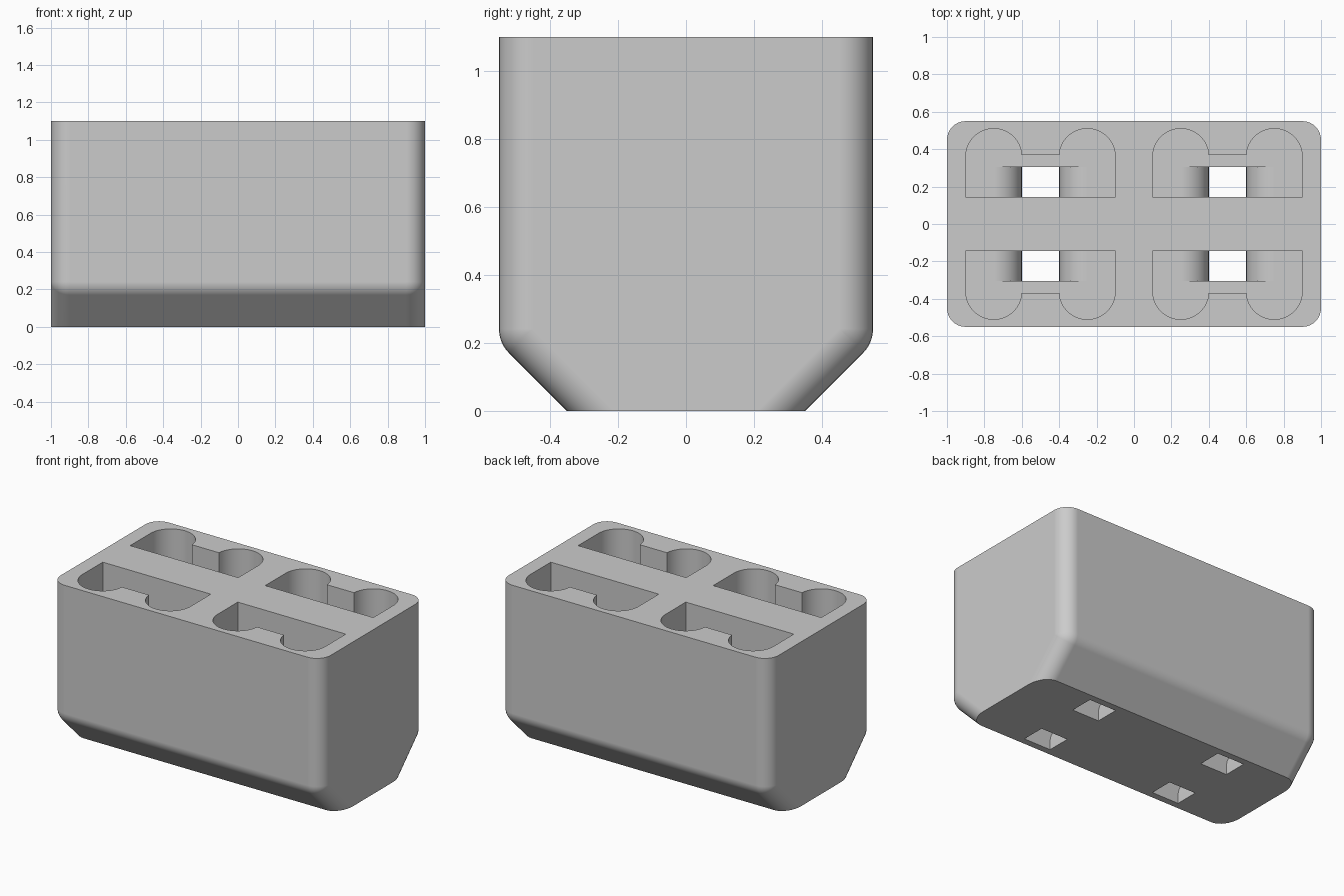
import bpy, bmesh
from math import sin, cos, pi, asin
from mathutils import Vector

cube = bpy.data.objects.get("Cube")
if cube:
    bpy.data.objects.remove(cube, do_unlink=True)

HEIGHT, FILLET, FLOOR = 1.1, 0.1, 0.2
STEPS = 8

grey = bpy.data.materials.new("light_grey")
grey.use_nodes = True
grey.diffuse_color = (0.6, 0.6, 0.6, 1)
grey.node_tree.nodes["Principled BSDF"].inputs["Base Color"].default_value = (0.6, 0.6, 0.6, 1)


def make_object(name, bm):
    bmesh.ops.recalc_face_normals(bm, faces=bm.faces)
    mesh = bpy.data.meshes.new(name)
    bm.to_mesh(mesh)
    bm.free()
    mesh.materials.append(grey)
    obj = bpy.data.objects.new(name, mesh)
    bpy.context.collection.objects.link(obj)
    return obj


def prism(name, points, sweep):
    """Extrude a closed outline along the sweep vector."""
    bm = bmesh.new()
    face = bm.faces.new([bm.verts.new(p) for p in points])
    out = bmesh.ops.extrude_face_region(bm, geom=[face])
    moved = [g for g in out["geom"] if isinstance(g, bmesh.types.BMVert)]
    bmesh.ops.translate(bm, verts=moved, vec=Vector(sweep))
    return make_object(name, bm)


def arc(cx, cy, r, start, end, n):
    return [(cx + r * cos(start + (end - start) * i / n),
             cy + r * sin(start + (end - start) * i / n)) for i in range(n + 1)]


def section(r):
    """Body cross-section (y, z) with chamfered lower edges rounded by r."""
    curve = arc(0.45, 0.2414, r, -pi / 4, 0, STEPS)
    y, z = curve[0]
    half = [(y - z, 0)] + curve + [(0.45 + r, HEIGHT)]
    return half + [(-y, z) for y, z in reversed(half)]


# Body: sections lofted along x, shrinking round the end fillets
angles = [pi / 2 * i / STEPS for i in range(STEPS + 1)]
stations = [(-0.9 - FILLET * sin(a), FILLET * cos(a)) for a in reversed(angles)]
stations += [(-x, r) for x, r in reversed(stations)]
bm = bmesh.new()
rings = [[bm.verts.new((x, y, z)) for y, z in section(r)] for x, r in stations]
for a, b in zip(rings, rings[1:]):
    for i in range(len(a)):
        j = (i + 1) % len(a)
        bm.faces.new((a[i], a[j], b[j], b[i]))
bm.faces.new(rings[0])
bm.faces.new(rings[-1])
bmesh.ops.remove_doubles(bm, verts=bm.verts, dist=0.0001)
body = make_object("housing_body", bm)

# Cutters: two-lobed pockets, each with a flared slot through the floor
lip = asin(0.01 / 0.15)
lobes = arc(0.25, 0.36, 0.15, lip, pi, 24)
lobes = arc(-0.25, 0.36, 0.15, 0, pi - lip, 24)[::-1] + lobes[::-1]
lobes = [(-0.4, 0.145)] + [(x, y) for x, y in lobes] + [(0.4, 0.145)]
# Rebuild the outline left lobe first, around the pocket centre
left = arc(-0.25, 0.36, 0.15, pi, lip, 24)
right = [(-x, y) for x, y in reversed(left)]
outline = [(-0.4, 0.145)] + left + right + [(0.4, 0.145)]

flare = arc(-0.25, FLOOR - 0.15, 0.15, pi / 2, 0, 12)
half = [(-0.25, FLOOR + 0.1)] + flare + [(-0.1, -0.1)]
slot = half + [(-x, z) for x, z in reversed(half)]

cutters = []
for sx in (-1, 1):
    for sy in (-1, 1):
        cx = 0.5 * sx
        cutters.append(prism("pocket_cutter",
                             [(cx + x, sy * y, FLOOR) for x, y in outline], (0, 0, 1)))
        cutters.append(prism("slot_cutter",
                             [(cx + x, sy * 0.145, z) for x, z in slot], (0, sy * 0.16, 0)))

bpy.context.view_layer.objects.active = body
for cutter in cutters:
    cutter.hide_render = True
    cut = body.modifiers.new("cut", 'BOOLEAN')
    cut.operation = 'DIFFERENCE'
    cut.solver = 'EXACT'
    cut.object = cutter
    bpy.ops.object.modifier_apply(modifier=cut.name)
    bpy.data.objects.remove(cutter, do_unlink=True)

# Smooth fillets, crisp rims
bpy.ops.object.select_all(action='DESELECT')
body.select_set(True)
bpy.ops.object.shade_smooth_by_angle(angle=pi / 6)
weighted = body.modifiers.new("weighted_normals", 'WEIGHTED_NORMAL')
weighted.keep_sharp = True
